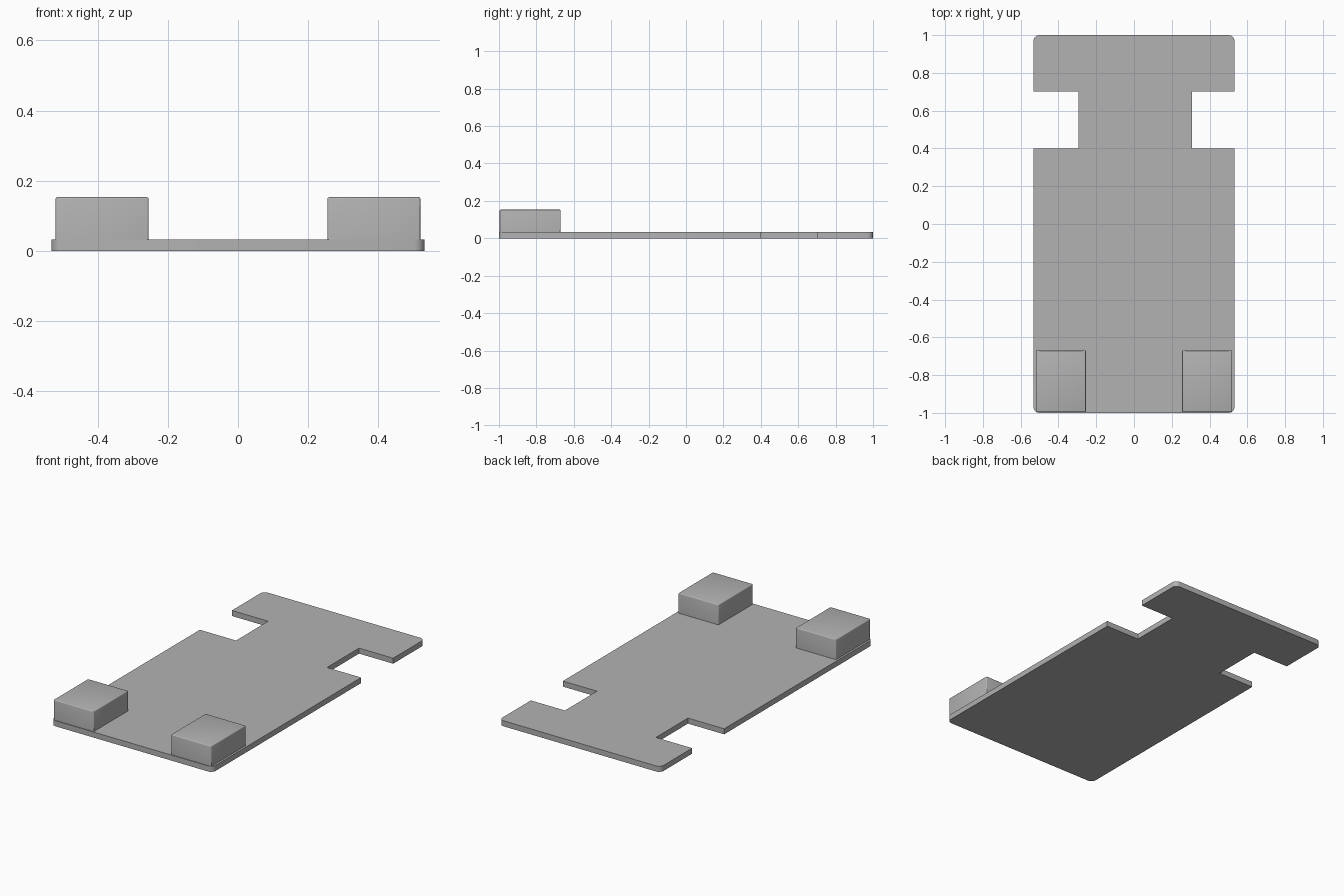
import bpy, bmesh

cube = bpy.data.objects.get("Cube")
if cube:
    bpy.data.objects.remove(cube, do_unlink=True)

GREY = (0.448, 0.448, 0.448, 1)
grey = bpy.data.materials.new("plain grey")
grey.use_nodes = True
grey.diffuse_color = GREY
grey.node_tree.nodes["Principled BSDF"].inputs["Base Color"].default_value = GREY


def prism(name, outline, z0, z1, pick, radius, segments):
    """Extrude an outline upward and round the edges chosen by pick."""
    bm = bmesh.new()
    base = bm.faces.new([bm.verts.new((x, y, z0)) for x, y in outline])
    top = bmesh.ops.extrude_face_region(bm, geom=[base])["geom"]
    for v in top:
        if isinstance(v, bmesh.types.BMVert):
            v.co.z = z1
    bmesh.ops.recalc_face_normals(bm, faces=bm.faces)
    edges = [e for e in bm.edges if pick(*e.verts)]
    bmesh.ops.bevel(bm, geom=edges, offset=radius, segments=segments,
                    profile=0.5, affect='EDGES')
    bmesh.ops.recalc_face_normals(bm, faces=bm.faces)
    mesh = bpy.data.meshes.new(name)
    bm.to_mesh(mesh)
    bm.free()
    mesh.materials.append(grey)
    obj = bpy.data.objects.new(name, mesh)
    bpy.context.collection.objects.link(obj)
    bpy.ops.object.select_all(action='DESELECT')
    obj.select_set(True)
    bpy.context.view_layer.objects.active = obj
    bpy.ops.object.shade_smooth_by_angle()
    return obj


# Flat plate with a notch in each side and rounded outer corners
W, T = 0.532, 0.033
right_notch, left_notch = -0.293, 0.307
plate = [(-W, -1), (W, -1), (W, 0.4), (left_notch, 0.4), (left_notch, 0.702),
         (W, 0.702), (W, 1), (-W, 1), (-W, 0.702), (right_notch, 0.702),
         (right_notch, 0.4), (-W, 0.4)]
prism("base_plate", plate, 0, T,
      lambda a, b: a.co.z != b.co.z and abs(a.co.y) > 0.99, 0.03, 5)

# Pair of blocks standing on the front corners, edges softly rounded
for side, s in (("left", 1), ("right", -1)):
    x0, x1 = sorted((s * 0.255, s * 0.52))
    block = [(x0, -0.996), (x1, -0.996), (x1, -0.67), (x0, -0.67)]
    prism(side + "_front_block", block, T - 0.01, 0.153,
          lambda a, b: max(a.co.z, b.co.z) > T, 0.005, 3)
